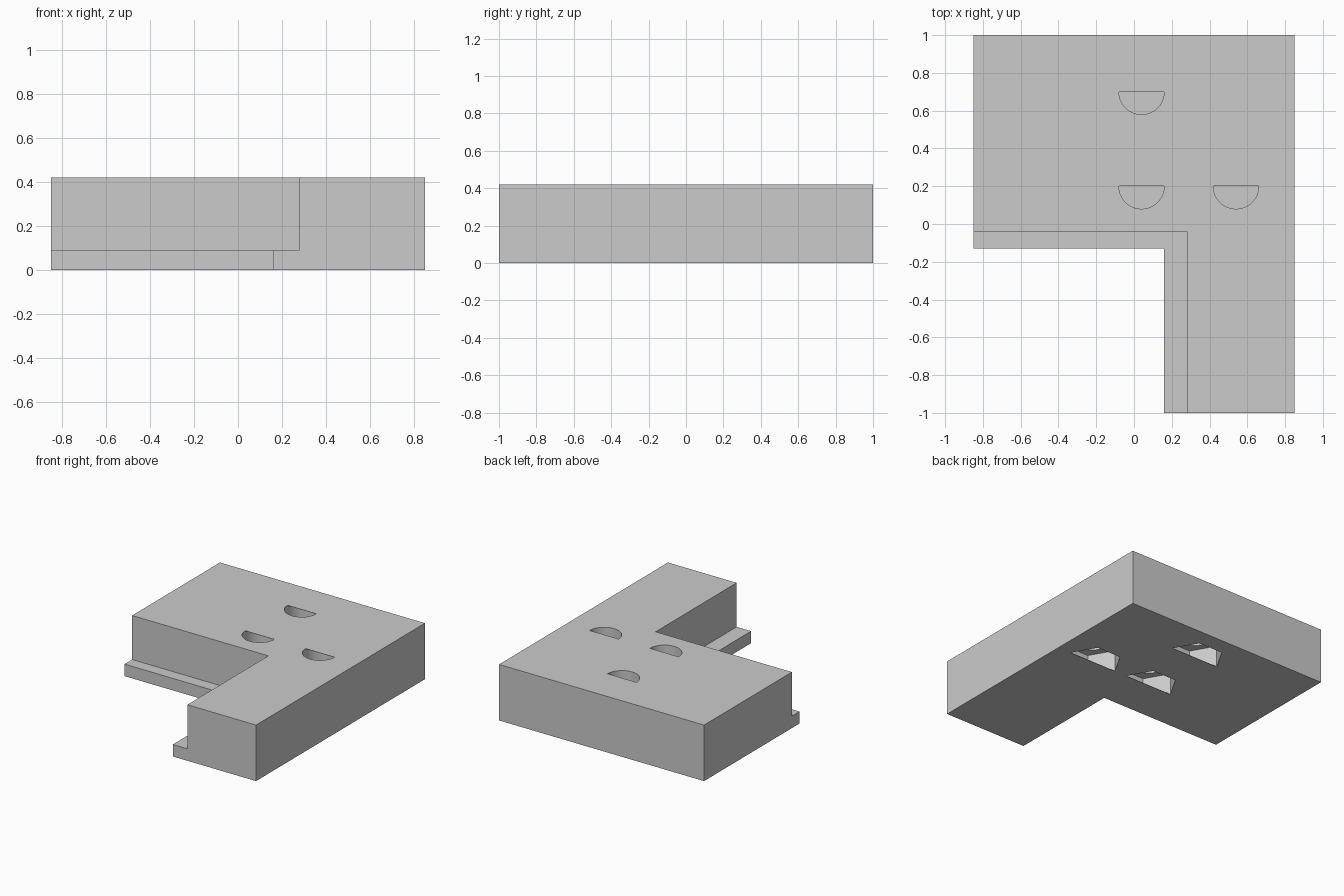
import bpy
import bmesh
import math

cube = bpy.data.objects.get("Cube")
if cube:
    bpy.data.objects.remove(cube, do_unlink=True)

HEIGHT = 0.42
HOLES = [(0.04, 0.7), (0.04, 0.2), (0.54, 0.2)]
BOLT_R, NUT_R, NUT_DEPTH = 0.12, 0.2, 0.165
SKIN = 0.002  # thin webs that cover half of each opening

grey = bpy.data.materials.new("light grey")
grey.use_nodes = True
colour = (0.6, 0.6, 0.6, 1)
grey.diffuse_color = colour
grey.node_tree.nodes["Principled BSDF"].inputs["Base Color"].default_value = colour


def prisms(name, outlines, z0, z1):
    """One object holding an upright prism for each outline."""
    bm = bmesh.new()
    for outline in outlines:
        face = bm.faces.new([bm.verts.new((x, y, z0)) for x, y in outline])
        new = bmesh.ops.extrude_face_region(bm, geom=[face])["geom"]
        top = [v for v in new if isinstance(v, bmesh.types.BMVert)]
        bmesh.ops.translate(bm, verts=top, vec=(0, 0, z1 - z0))
    bmesh.ops.recalc_face_normals(bm, faces=bm.faces)
    mesh = bpy.data.meshes.new(name)
    bm.to_mesh(mesh)
    bm.free()
    mesh.materials.append(grey)
    obj = bpy.data.objects.new(name, mesh)
    bpy.context.collection.objects.link(obj)
    return obj


def arcs(radius, sides, start=0, count=None):
    """The same arc or full polygon around every hole centre."""
    steps = [start + i for i in range(sides if count is None else count)]
    return [[(cx + radius * math.cos(math.tau * i / sides),
              cy + radius * math.sin(math.tau * i / sides)) for i in steps]
            for cx, cy in HOLES]


def cut(target, cutter):
    mod = target.modifiers.new("cut", "BOOLEAN")
    mod.operation, mod.solver, mod.object = "DIFFERENCE", "EXACT", cutter
    bpy.context.view_layer.objects.active = target
    bpy.ops.object.modifier_apply(modifier=mod.name)
    bpy.data.objects.remove(cutter, do_unlink=True)


# L-shaped block
outline = [(-0.85, -0.13), (0.16, -0.13), (0.16, -1), (0.85, -1), (0.85, 1), (-0.85, 1)]
block = prisms("corner_block", [outline], 0, HEIGHT)

# Step that leaves a low flange along the inner corner
step = [(-1, -1.2), (0.28, -1.2), (0.28, -0.04), (-1, -0.04)]
cut(block, prisms("step_cutter", [step], 0.09, 1))

# Hexagonal nut pockets, open below on their back half
cut(block, prisms("nut_cutter", arcs(NUT_R, 6), SKIN, NUT_DEPTH))
cut(block, prisms("nut_opening_cutter", arcs(NUT_R, 6, 0, 4), -0.1, 0.1))

# Round bolt holes, open above on their front half
cut(block, prisms("bolt_cutter", arcs(BOLT_R, 48), NUT_DEPTH + SKIN, HEIGHT - SKIN))
cut(block, prisms("bolt_opening_cutter", arcs(BOLT_R, 48, 24, 25), 0.1, 0.6))

bpy.ops.object.select_all(action="DESELECT")
block.select_set(True)
bpy.context.view_layer.objects.active = block
bpy.ops.object.shade_smooth_by_angle(angle=math.radians(30))
